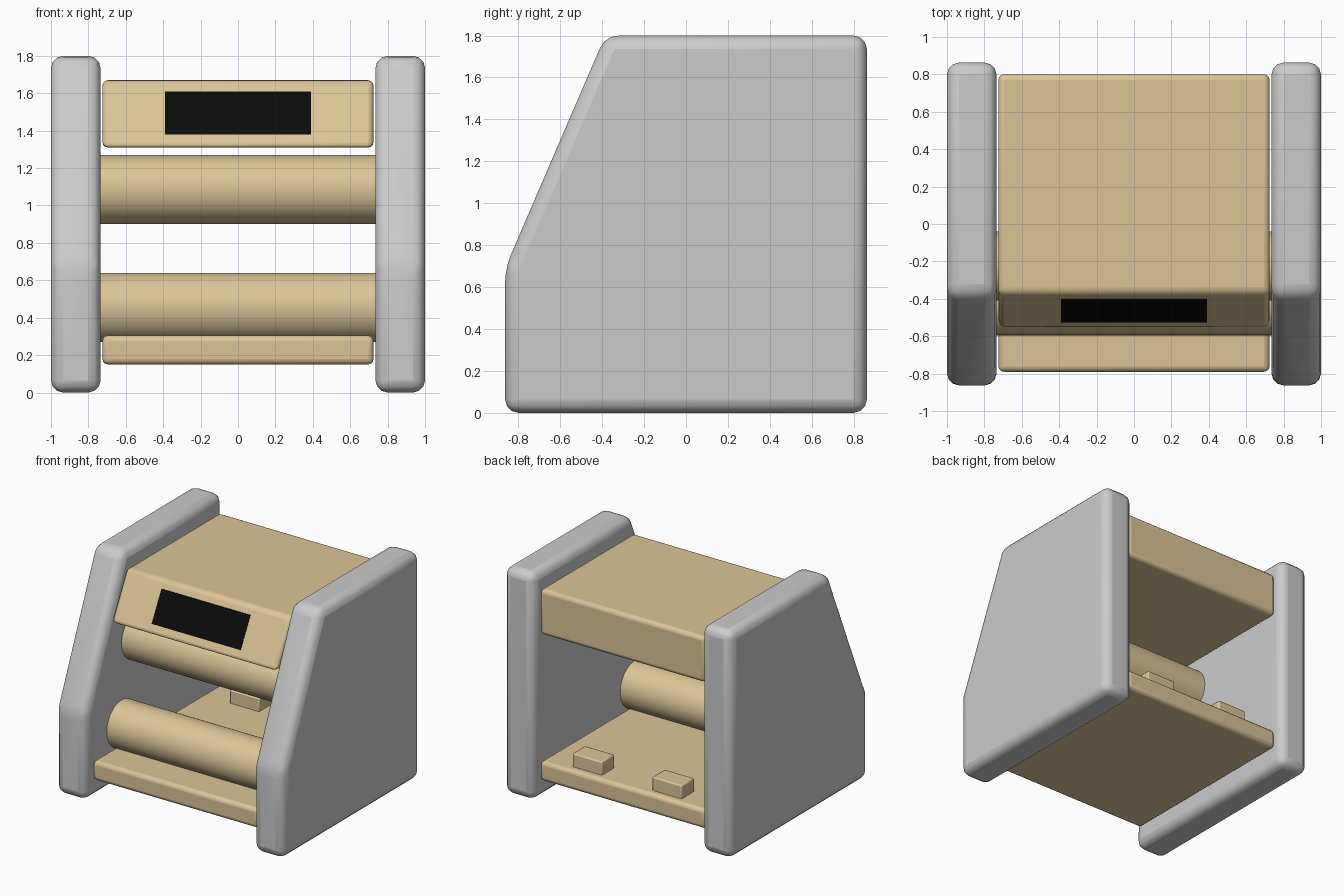
import bpy, bmesh, math

if "Cube" in bpy.data.objects:
    bpy.data.objects.remove(bpy.data.objects["Cube"])

def material(name, color):
    m = bpy.data.materials.new(name)
    m.diffuse_color = color
    m.use_nodes = True
    m.node_tree.nodes["Principled BSDF"].inputs["Base Color"].default_value = m.diffuse_color
    return m

TAN = material("tan", (0.72, 0.56, 0.31, 1))
BLACK = material("black", (0.003, 0.003, 0.003, 1))

def finish(ob, mat=None, bevel=0, segments=3):
    if mat:
        ob.data.materials.append(mat)
    if bevel:
        mod = ob.modifiers.new("bevel", 'BEVEL')
        mod.width, mod.segments = bevel, segments
        mod.limit_method = 'ANGLE'
        mod.angle_limit = math.radians(15)
    bpy.ops.object.select_all(action='DESELECT')
    ob.select_set(True)
    bpy.context.view_layer.objects.active = ob
    bpy.ops.object.shade_smooth_by_angle(angle=math.radians(40))
    return ob

def extrude_profile(name, pts, x0, x1, **kw):
    """Extrude a (y, z) outline along x."""
    bm = bmesh.new()
    face = bm.faces.new([bm.verts.new((x0, y, z)) for y, z in pts])
    ext = bmesh.ops.extrude_face_region(bm, geom=[face])
    verts = [v for v in ext["geom"] if isinstance(v, bmesh.types.BMVert)]
    bmesh.ops.translate(bm, verts=verts, vec=(x1 - x0, 0, 0))
    bmesh.ops.recalc_face_normals(bm, faces=bm.faces)
    me = bpy.data.meshes.new(name)
    bm.to_mesh(me)
    bm.free()
    ob = bpy.data.objects.new(name, me)
    bpy.context.collection.objects.link(ob)
    return finish(ob, **kw)

def rect(y0, y1, z0, z1):
    return [(y0, z0), (y1, z0), (y1, z1), (y0, z1)]

def roller(name, y, z):
    bpy.ops.mesh.primitive_cylinder_add(vertices=48, radius=0.185, depth=1.48,
                                        location=(0, y, z), rotation=(0, math.pi / 2, 0))
    ob = bpy.context.object
    ob.name = name
    finish(ob, TAN)

# Side panels and the small blocks at the back of the tray
panel = [(-0.863, 0), (0.863, 0), (0.863, 1.8), (-0.385, 1.8), (-0.863, 0.69)]
for side, s in (("left", -1), ("right", 1)):
    extrude_profile(side + "_panel", panel, s * 0.735, s * 1.0, bevel=0.065)
    extrude_profile(side + "_tray_block", rect(0.58, 0.74, 0.29, 0.41),
                    s * 0.22, s * 0.48, mat=TAN, bevel=0.01, segments=2)

# Upper housing with slanted front
housing = [(-0.56, 1.31), (0.8, 1.31), (0.8, 1.67), (-0.368, 1.67)]
extrude_profile("upper_housing", housing, -0.725, 0.725, mat=TAN, bevel=0.03)

# Display plate lying on the slanted front
display = [(-0.527, 1.38), (-0.51, 1.38), (-0.387, 1.61), (-0.404, 1.61)]
extrude_profile("display", display, -0.39, 0.39, mat=BLACK)

# Base tray
extrude_profile("base_tray", rect(-0.79, 0.8, 0.15, 0.305), -0.725, 0.725,
                mat=TAN, bevel=0.03)

# Cross rollers
roller("upper_roller", -0.225, 1.085)
roller("lower_roller", -0.41, 0.455)
